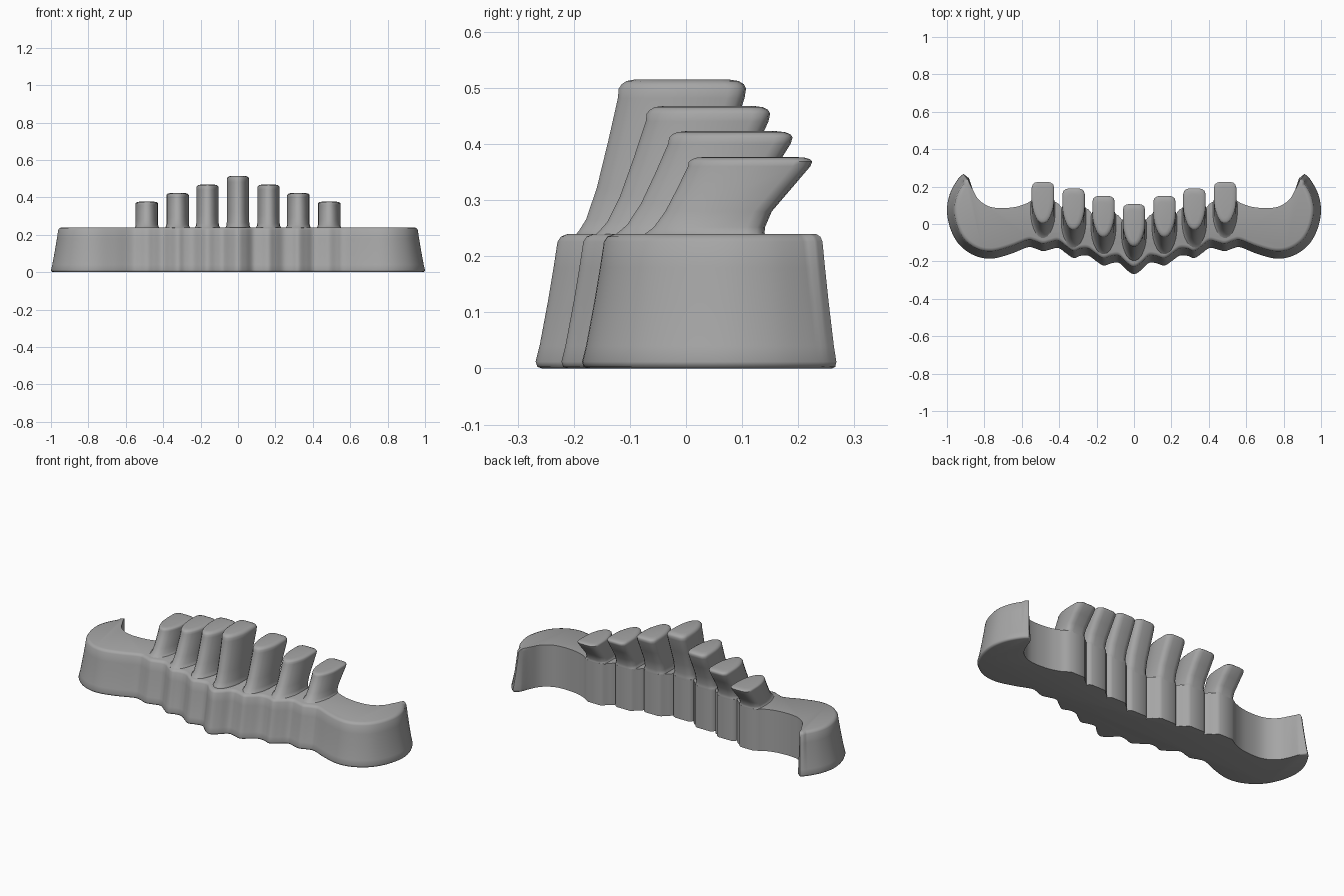
import bpy, bmesh
from mathutils import Vector

if "Cube" in bpy.data.objects:
    bpy.data.objects.remove(bpy.data.objects["Cube"])

grey = bpy.data.materials.new("grey")
grey.diffuse_color = (.38, .38, .38, 1)
grey.use_nodes = True
grey.node_tree.nodes["Principled BSDF"].inputs["Base Color"].default_value = grey.diffuse_color


def smooth_path(pts, before, after, n=5):
    """Catmull-Rom curve through pts, with one padding point on each end."""
    p = [Vector(q) for q in [before] + pts + [after]]
    out = []
    for a, b, c, d in zip(p, p[1:], p[2:], p[3:]):
        for i in range(n):
            t = i / n
            out.append(0.5 * (2 * b + (c - a) * t + (2 * a - 5 * b + 4 * c - d) * t * t
                              + (3 * b - a - 3 * c + d) * t ** 3))
    out.append(p[-2])
    return out


def loft(name, rings):
    """Skin a stack of closed rings and cap both ends."""
    bm = bmesh.new()
    vs = [[bm.verts.new(c) for c in r] for r in rings]
    n = len(vs[0])
    for lo, hi in zip(vs, vs[1:]):
        for i in range(n):
            j = (i + 1) % n
            bm.faces.new((lo[i], lo[j], hi[j], hi[i]))
    bm.faces.new(vs[0][::-1])
    bm.faces.new(vs[-1])
    bmesh.ops.recalc_face_normals(bm, faces=bm.faces[:])
    me = bpy.data.meshes.new(name)
    bm.to_mesh(me)
    bm.free()
    me.materials.append(grey)
    ob = bpy.data.objects.new(name, me)
    bpy.context.collection.objects.link(ob)
    bpy.ops.object.select_all(action='DESELECT')
    ob.select_set(True)
    bpy.context.view_layer.objects.active = ob
    bpy.ops.object.shade_smooth_by_angle(angle=0.95)
    return ob


# Base outline, right half: scalloped front and rounded horn, centre to tip
front = smooth_path(
    [(0, -.268), (.04, -.245), (.08, -.208), (.12, -.21), (.163, -.222), (.2, -.2),
     (.243, -.17), (.285, -.17), (.323, -.182), (.365, -.155), (.405, -.128),
     (.45, -.137), (.487, -.145), (.53, -.13), (.57, -.125), (.66, -.16), (.76, -.185),
     (.85, -.17), (.93, -.115), (.98, -.03), (1, .07), (.985, .16), (.945, .235),
     (.912, .268)], (-.04, -.245), (.88, .29))
# Concave inner side of the horn, tip to row of ribs
back = smooth_path(
    [(.883, .245), (.86, .18), (.83, .13), (.78, .096), (.72, .085), (.64, .09),
     (.58, .108), (.55, .125)], (.91, .3), (.53, .14))

# Tooth table: x, foot front, foot back, top front, top back, height
teeth = [(0, -.19, .04, -.12, .107, .515),
         (.163, -.155, .075, -.07, .15, .468),
         (.323, -.12, .107, -.03, .19, .423),
         (.487, -.07, .14, .005, .225, .377)]

# Back ribs below each tooth, outside to centre
for x, _, b, *_ in teeth[::-1]:
    for dx, dy in ((.062, -.02), (.055, -.007), (.04, 0), (-.04, 0), (-.055, -.007),
                   (-.062, -.02), (-.081, -.03)):
        if x + dx > 0 and not (x > .48 and dx > .05):
            back.append(Vector((x + dx, b + dy)))


def base_ring(z, inset):
    pts = []
    for p in front:
        d = Vector((.76, .07)) - p if p.x > .76 else Vector((0, 1))
        w = .8 if p.y > .25 else 1
        pts.append(p + d.normalized() * inset * w)
    # The tip of the horn slopes back a little with height
    pts += [p - Vector((0, inset * .4 * max(0, (p.y - .18) / .065))) for p in back]
    half = [(p.x, p.y, z) for p in pts]
    return half + [(-x, y, zz) for x, y, zz in half[::-1] if x > 1e-4]


loft("base", [base_ring(z, i) for z, i in (
    (0, .012), (.003, .003), (.012, 0), (.04, .007), (.12, .022), (.18, .032),
    (.226, .039), (.235, .045), (.24, .058))])


def tooth_ring(x, yf, yb, z, g, h):
    """Rounded front, bevelled back; g grows front and sides, h grows the back."""
    yf, yb, s = yf - g, yb + h, (.06 + g) / .06
    half = [(.008, yf), (.022, yf + .008), (.036, yf + .026), (.048, yf + .055),
            (.056, yf + .085), (.06, yf + .12), (.06, yb - .032), (.055, yb - .014),
            (.042, yb - .003), (.025, yb)]
    return ([(x + px * s, y, z) for px, y in half]
            + [(x - px * s, y, z) for px, y in half[::-1]])


# Teeth: (height fraction, front lean, back lean, front/side growth, back growth)
levels = [(-.12, 0, 0, 0, -.003), (0, 0, 0, .007, .001), (.03, .04, 0, .003, 0),
          (.1, .17, .01, 0, 0), (.3, .44, .15, 0, 0), (.6, .73, .57, 0, 0),
          (.88, .98, .96, 0, 0), (.94, 1, 1, 0, 0), (.97, 1.02, 1, -.004, -.004),
          (.99, 1.04, 1, -.011, -.013), (1, 1.06, 1, -.024, -.03)]
for k, (x, f0, b0, f1, b1, top) in enumerate(teeth):
    for side in ((1, -1) if x else (1,)):
        loft("tooth_%d_%s" % (k, "right" if side > 0 else "left"),
             [tooth_ring(x * side, f0 + (f1 - f0) * lf, b0 + (b1 - b0) * lb,
                         .238 + (top - .238) * t, g, h) for t, lf, lb, g, h in levels])
